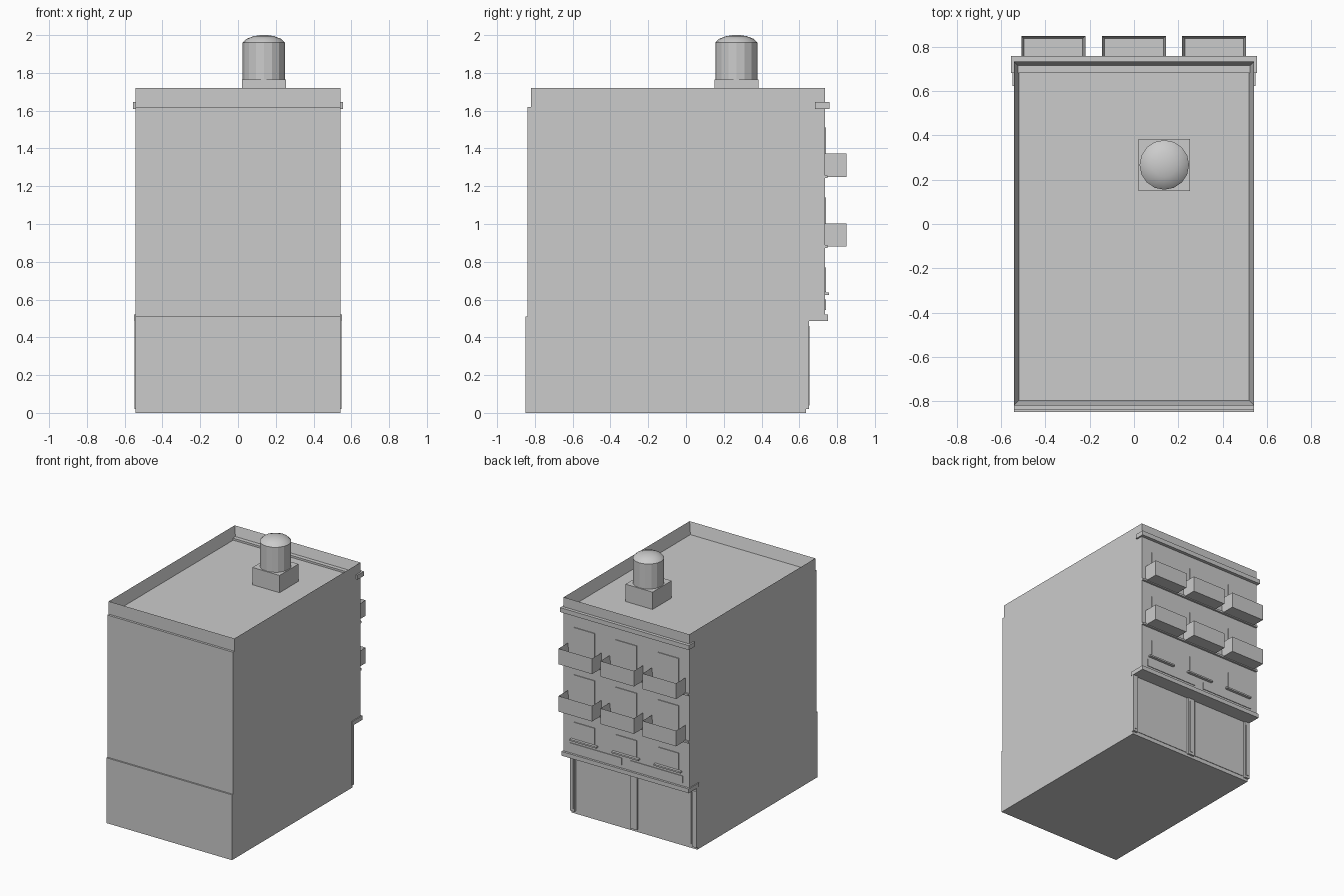
import bpy
import bmesh
from math import cos, sin, pi

cube = bpy.data.objects.get("Cube")
if cube:
    bpy.data.objects.remove(cube, do_unlink=True)

grey = bpy.data.materials.new("light_grey")
grey.use_nodes = True
COLOUR = (0.6, 0.6, 0.6, 1)
grey.diffuse_color = COLOUR
grey.node_tree.nodes["Principled BSDF"].inputs["Base Color"].default_value = COLOUR


def finish(name, bm):
    bmesh.ops.recalc_face_normals(bm, faces=bm.faces)
    mesh = bpy.data.meshes.new(name)
    bm.to_mesh(mesh)
    bm.free()
    mesh.materials.append(grey)
    obj = bpy.data.objects.new(name, mesh)
    bpy.context.collection.objects.link(obj)
    return obj


def box(name, xs, ys, zs, wall=0, depth=0):
    """Box between bounds; with a wall thickness, its top is sunk like a tray."""
    bm = bmesh.new()
    bmesh.ops.create_cube(bm, size=1)
    for v in bm.verts:
        for i, (low, high) in enumerate((xs, ys, zs)):
            v.co[i] = low if v.co[i] < 0 else high
    if wall:
        bm.normal_update()
        top = max(bm.faces, key=lambda f: f.calc_center_median().z)
        bmesh.ops.inset_region(bm, faces=[top], thickness=wall)
        for v in top.verts:
            v.co.z -= depth
    return finish(name, bm)


def centred(name, x, width, ys, zs, **kw):
    return box(name, (x - width / 2, x + width / 2), ys, zs, **kw)


SIDE = 0.543
FACADE = 0.735
SHOP = 0.635
BAYS = {"left": 0.362, "middle": 0, "right": -0.364}

# Main masses
centred("ground_floor", 0, 2 * SIDE, (-0.85, SHOP), (0, 0.51))
centred("upper_floors", 0, 2 * SIDE, (-0.838, FACADE), (0.51, 1.62))
centred("roof_parapet", 0, 2 * SIDE, (-0.82, FACADE), (1.62, 1.72), wall=0.033, depth=0.09)

# Cornices and string courses
centred("top_cornice", 0, 1.112, (0.683, 0.76), (1.61, 1.645))
centred("shop_cornice", 0, 1.1, (0.623, 0.752), (0.487, 0.52))
for level, z in (("second", 0.873), ("third", 1.243)):
    centred(level + "_floor_band", 0, 2 * SIDE, (FACADE, 0.75), (z, z + 0.015))

# Windows, balconies and sills in each bay
for side, x in BAYS.items():
    for level, z in (("first", 0.64), ("second", 0.88), ("third", 1.25)):
        top = 0.77 if level == "first" else z + 0.26
        centred(f"{side}_{level}_window", x, 0.18, (FACADE, 0.741), (z, top))
        if level == "first":
            centred(side + "_window_sill", x, 0.23, (FACADE, 0.757), (0.625, 0.637))
        else:
            centred(f"{side}_{level}_balcony", x, 0.29, (FACADE - 0.018, 0.85),
                    (z, z + 0.122), wall=0.018, depth=0.1)

# Shop front: sign panels, panes and pilasters
for side, s in (("left", 1), ("right", -1)):
    centred(side + "_sign_panel", s * 0.265, 0.45, (FACADE, 0.74), (0.545, 0.6))
    centred(side + "_shop_pane", s * 0.267, 0.45, (SHOP, 0.639), (0.03, 0.487))
    centred(side + "_pilaster", s * 0.528, 0.04, (0.625, 0.65), (0.02, 0.49))
    centred(side + "_pilaster_panel", s * 0.528, 0.02, (0.65, 0.654), (0.04, 0.46))
centred("middle_pilaster", 0, 0.06, (SHOP, 0.65), (0.02, 0.49))
centred("middle_pilaster_panel", 0, 0.03, (0.65, 0.654), (0.04, 0.46))

# Rooftop tank on its plinth
TX, TY = 0.137, 0.267
centred("tank_plinth", TX, 0.234, (TY - 0.117, TY + 0.117), (1.63, 1.765))
profile = [(0.112, 1.765), (0.112, 1.96), (0.092, 1.98), (0.055, 1.994), (0.02, 2.0)]
SIDES = 16
bm = bmesh.new()
rings = [[bm.verts.new((TX + r * cos(2 * pi * i / SIDES), TY + r * sin(2 * pi * i / SIDES), z))
          for i in range(SIDES)] for r, z in profile]
for low, high in zip(rings, rings[1:]):
    for i in range(SIDES):
        j = (i + 1) % SIDES
        bm.faces.new((low[i], low[j], high[j], high[i]))
bm.faces.new(rings[-1])
bm.faces.new(rings[0][::-1])
for f in bm.faces:
    f.smooth = f.calc_center_median().z > 1.96
for e in bm.edges:
    if all(abs(v.co.z - 1.96) < 0.001 for v in e.verts):
        e.smooth = False
finish("roof_tank", bm)
